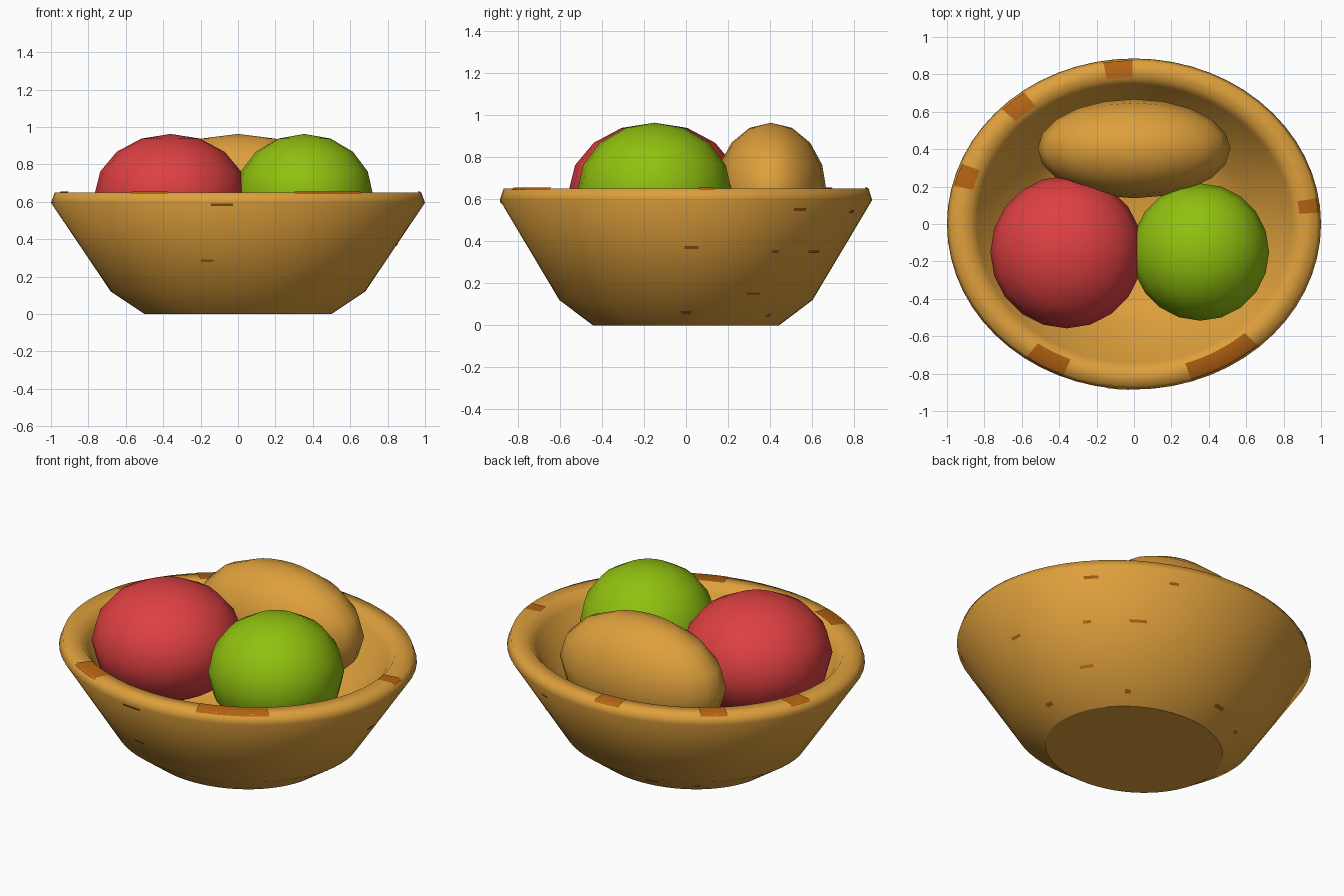
import bpy, bmesh, math

if "Cube" in bpy.data.objects:
    bpy.data.objects.remove(bpy.data.objects["Cube"])

DEPTH = 0.885   # the bowl is slightly oval
SEG = 60


def material(name, rgb):
    m = bpy.data.materials.new(name)
    m.diffuse_color = (*rgb, 1)
    m.use_nodes = True
    m.node_tree.nodes["Principled BSDF"].inputs["Base Color"].default_value = m.diffuse_color
    return m


TAN = material("warm_tan", (0.73, 0.35, 0.045))
RED = material("fruit_red", (0.73, 0.051, 0.054))
GREEN = material("fruit_green", (0.283, 0.527, 0.005))
BROWN = material("dark_orange", (0.45, 0.125, 0.006))


def finish(bm, name, mat, angle):
    mesh = bpy.data.meshes.new(name)
    bm.to_mesh(mesh)
    bm.free()
    mesh.materials.append(mat)
    ob = bpy.data.objects.new(name, mesh)
    bpy.context.collection.objects.link(ob)
    bpy.ops.object.select_all(action='DESELECT')
    ob.select_set(True)
    bpy.context.view_layer.objects.active = ob
    bpy.ops.object.shade_smooth_by_angle(angle=math.radians(angle))
    return ob


def at(r, z, deg):
    a = math.radians(deg)
    return (r * math.cos(a), DEPTH * r * math.sin(a), z)


# Bowl: one lathed profile, outside bottom to inside floor
profile = [(0.5, 0), (0.68, 0.12), (1.0, 0.595), (0.98, 0.65), (0.88, 0.65),
           (0.84, 0.6), (0.59, 0.21), (0.42, 0.12)]
bm = bmesh.new()
rings = [[bm.verts.new(at(r, z, 360 * i / SEG)) for i in range(SEG)]
         for r, z in profile]
for low, high in zip(rings, rings[1:]):
    for i in range(SEG):
        j = (i + 1) % SEG
        bm.faces.new((low[i], low[j], high[j], high[i]))
base = bm.faces.new(rings[0][::-1])
bm.faces.new(rings[-1])
for e in base.edges:
    e.smooth = False
finish(bm, "bowl", TAN, 75)


# Fruits: stretched spheres resting in the bowl
def fruit(name, x, y, rx, ry, mat):
    bm = bmesh.new()
    bmesh.ops.create_uvsphere(bm, u_segments=20, v_segments=8, radius=1)
    bmesh.ops.scale(bm, vec=(rx, ry, 0.326), verts=bm.verts)
    bmesh.ops.translate(bm, vec=(x, y, 0.637), verts=bm.verts)
    finish(bm, name, mat, 60)


fruit("red_fruit", -0.36, -0.15, 0.408, 0.408, RED)
fruit("green_fruit", 0.355, -0.15, 0.367, 0.367, GREEN)
fruit("long_fruit", 0, 0.403, 0.515, 0.265, TAN)


# Painted marks: thin strips that follow the bowl surface
def add_mark(bm, a0, a1, points):
    n = max(1, round((a1 - a0) / 3))
    rows = [[bm.verts.new(at(r, z, a0 + (a1 - a0) * i / n))
             for i in range(n + 1)] for r, z in points]
    for low, high in zip(rows, rows[1:]):
        for i in range(n):
            bm.faces.new((low[i], low[i + 1], high[i + 1], high[i]))


bm = bmesh.new()
for mid, width in [(95, 9), (131, 9), (162.5, 8), (6.5, 5), (241, 13), (300, 24)]:
    add_mark(bm, mid - width / 2, mid + width / 2,
             [(0.988, 0.642), (0.975, 0.654), (0.885, 0.654)])
finish(bm, "rim_marks", BROWN, 75)


def outer_radius(z):
    if z < 0.12:
        return 0.5 + 1.5 * z
    return 0.68 + 0.674 * (z - 0.12)


# Small flecks on the outer wall: angle, height
flecks = [(67, 0.54), (39, 0.55), (55, 0.35), (35, 0.35), (2, 0.37), (31, 0.15),
          (50, 0.05), (0, 0.06), (104, 0.08), (128, 0.06), (-102, 0.285),
          (-95, 0.585)]
bm = bmesh.new()
for k, (angle, z) in enumerate(flecks):
    half = 1.6 + 0.9 * (k % 3)
    add_mark(bm, angle - half, angle + half,
             [(outer_radius(h) + 0.004, h) for h in (z - 0.007, z + 0.007)])
finish(bm, "wall_flecks", BROWN, 30)
